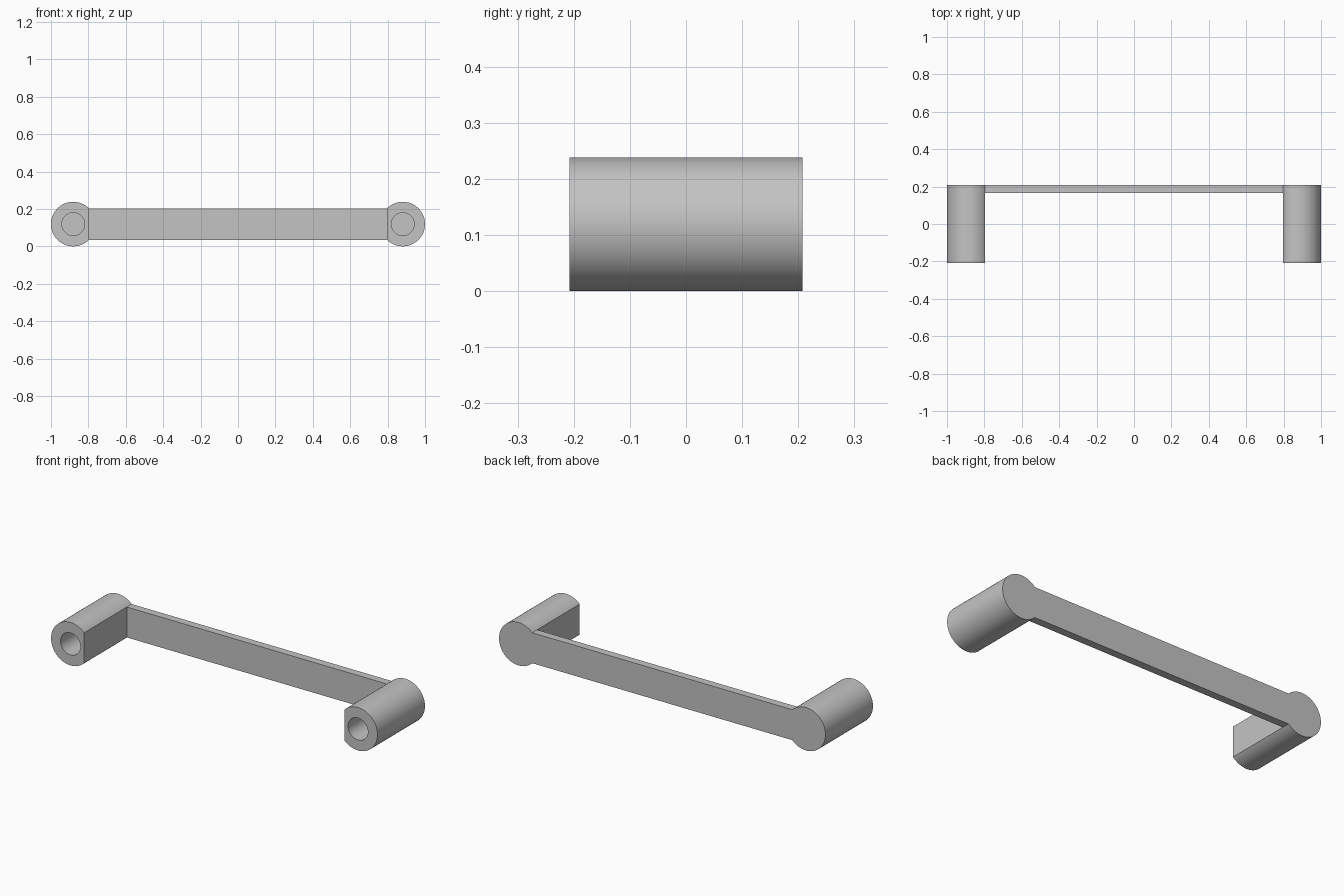
import bpy, bmesh, math

cube = bpy.data.objects.get("Cube")
if cube:
    bpy.data.objects.remove(cube, do_unlink=True)

R, HOLE = 0.119, 0.061            # post and screw hole radii
CX, CZ = 1 - R, R                 # post centre
FLAT = 0.797                      # inner flat of each post
FRONT, PLATE, BACK = -0.208, 0.165, 0.208
SEG = 64

grey = bpy.data.materials.new("satin grey")
grey.use_nodes = True
colour = (0.55, 0.55, 0.55, 1)
grey.diffuse_color = colour
grey.node_tree.nodes["Principled BSDF"].inputs["Base Color"].default_value = colour

bm = bmesh.new()


def arc(side, radius, y, start, end, count):
    """Points around a post axis; the two sides are half-turn copies."""
    verts = []
    for i in range(count):
        a = start + (end - start) * i / (SEG - 1 if count == SEG and end < math.pi else count)
        verts.append(bm.verts.new((side * (CX + radius * math.cos(a)), y,
                                   CZ + side * radius * math.sin(a))))
    return verts


def walls(a, b, closed):
    for i in range(len(a) if closed else len(a) - 1):
        j = (i + 1) % len(a)
        bm.faces.new((a[i], a[j], b[j], b[i]))


def loop_edges(loop):
    edges = []
    for i, v in enumerate(loop):
        pair = (v, loop[(i + 1) % len(loop)])
        edges.append(bm.edges.get(pair) or bm.edges.new(pair))
    return edges


half = math.acos((FLAT - CX) / R)
outline, inner = [], []
for side in (1, -1):
    # Flat-sided round post, continuing into the back plate
    front, mid, back = (arc(side, R, y, -half, half, SEG) for y in (FRONT, PLATE, BACK))
    walls(front, mid, False)
    walls(mid, back, False)
    bm.faces.new((front[0], front[-1], mid[-1], mid[0]))

    # Blind screw hole
    rim, floor = (arc(side, HOLE, y, 0, math.tau, SEG) for y in (FRONT, PLATE))
    walls(rim, floor, True)
    bm.faces.new(floor)

    # Ring-shaped front end
    bmesh.ops.triangle_fill(bm, use_beauty=True,
                            edges=loop_edges(front) + loop_edges(rim))
    outline += back
    inner.append((mid[0], mid[-1], back[0], back[-1]))

# Grip bar between the posts and the one-piece back face
(rl, rt, rbl, rbt), (lt, ll, lbt, lbl) = inner
bm.faces.new((rl, rt, lt, ll))
bm.faces.new((rt, lt, lbt, rbt))
bm.faces.new((rl, ll, lbl, rbl))
bm.faces.new(outline)

bmesh.ops.recalc_face_normals(bm, faces=bm.faces)
mesh = bpy.data.meshes.new("pull_handle")
bm.to_mesh(mesh)
bm.free()
mesh.materials.append(grey)

handle = bpy.data.objects.new("pull_handle", mesh)
bpy.context.collection.objects.link(handle)
bpy.ops.object.select_all(action="DESELECT")
handle.select_set(True)
bpy.context.view_layer.objects.active = handle
bpy.ops.object.shade_smooth_by_angle(angle=math.radians(30))
